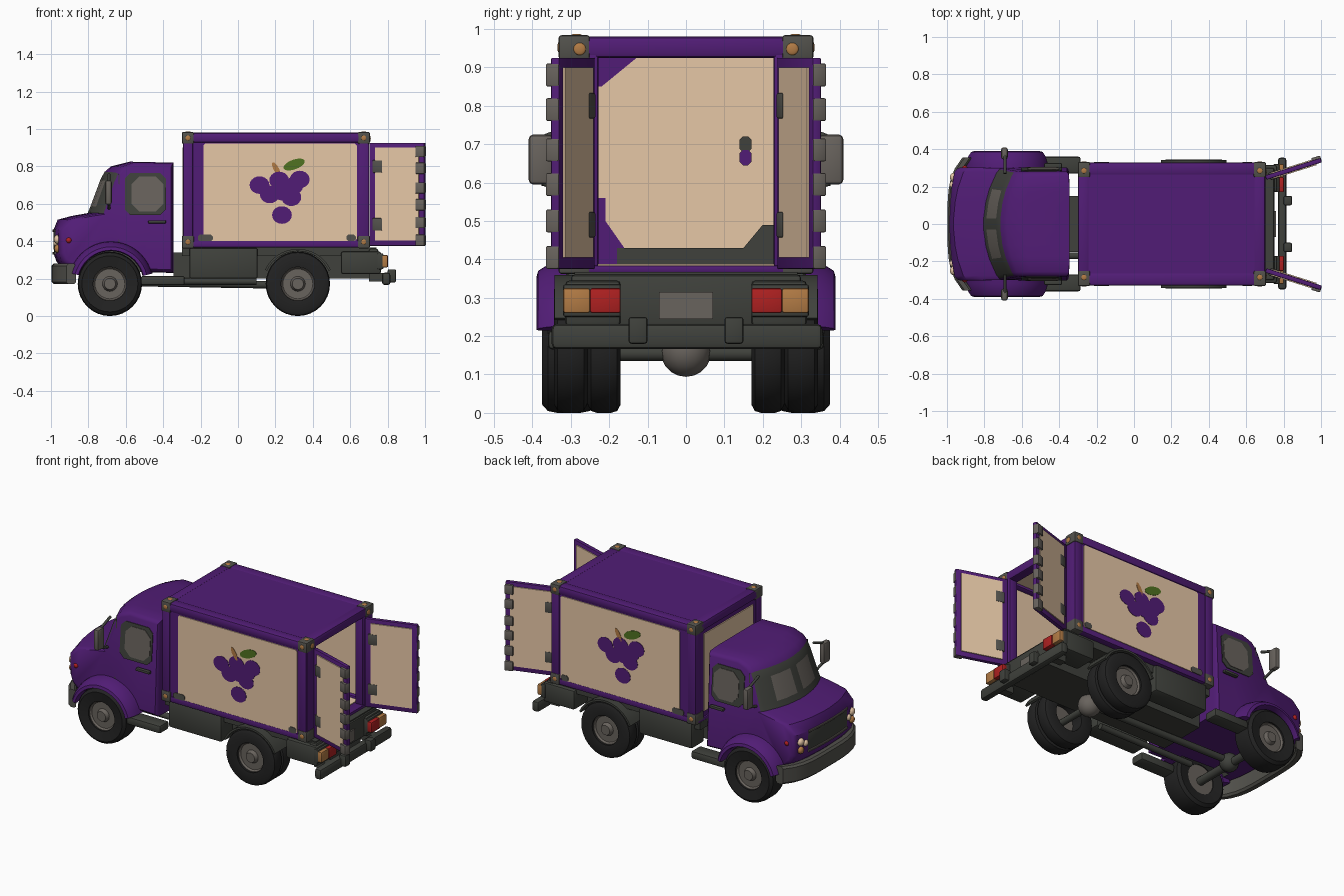
import bpy, bmesh, math
from mathutils import Vector

if "Cube" in bpy.data.objects:
    bpy.data.objects.remove(bpy.data.objects["Cube"])


def material(name, r, g, b):
    m = bpy.data.materials.new(name)
    m.use_nodes = True
    m.diffuse_color = (r, g, b, 1)
    m.node_tree.nodes["Principled BSDF"].inputs["Base Color"].default_value = (r, g, b, 1)
    return m


purple = material("purple paint", .083, .012, .18)
cream = material("cream panel", .79, .57, .38)
dark = material("dark grey", .05, .053, .045)
steel = material("steel grey", .085, .083, .072)
grey = material("mid grey", .14, .125, .11)
black = material("tyre black", .016, .016, .016)
orange = material("orange lamp", .45, .2, .06)
red = material("red lamp", .43, .015, .015)
green = material("leaf green", .08, .17, .015)
parts = []


def finish(name, bm, *mats):
    bmesh.ops.remove_doubles(bm, verts=bm.verts, dist=1e-5)
    bmesh.ops.recalc_face_normals(bm, faces=bm.faces)
    mesh = bpy.data.meshes.new(name)
    bm.to_mesh(mesh)
    bm.free()
    for m in mats:
        mesh.materials.append(m)
    ob = bpy.data.objects.new(name, mesh)
    bpy.context.collection.objects.link(ob)
    parts.append(ob)
    return ob


def box(name, xs, ys, zs, mat, bevel=0.0, place=None):
    bm = bmesh.new()
    bmesh.ops.create_cube(bm, size=1)
    for v in bm.verts:
        v.co = [(a + b) / 2 + c * (b - a) for (a, b), c in zip((xs, ys, zs), v.co)]
    if bevel:
        bmesh.ops.bevel(bm, geom=bm.edges[:], offset=bevel, segments=2, profile=.5, affect='EDGES')
    if place:
        for v in bm.verts:
            v.co = place(*v.co)
    return finish(name, bm, mat)


def loft(name, rings, closed, *mats, paint=None):
    bm = bmesh.new()
    vs = [[bm.verts.new(p) for p in ring] for ring in rings]
    n, count = len(vs[0]), len(vs)
    for i in range(count if closed else count - 1):
        a, b = vs[i], vs[(i + 1) % count]
        for j in range(n):
            f = bm.faces.new((a[j], a[(j + 1) % n], b[(j + 1) % n], b[j]))
            if paint:
                f.material_index = paint(i, j)
    if not closed:
        bm.faces.new(vs[0])
        bm.faces.new(vs[-1])
    return finish(name, bm, *mats)


def sweep(name, cx, cz, section, mat, a0=0, a1=360, n=32, side=1):
    """Turn a section of (radius, y) points about an axle."""
    full = a1 - a0 == 360
    angles = [math.radians(a0 + (a1 - a0) * i / n) for i in range(n if full else n + 1)]
    return loft(name, [[(cx + r * math.cos(a), side * y, cz + r * math.sin(a)) for r, y in section]
                       for a in angles], full, mat)


def rod(name, p, q, r, mat, n=12):
    p, q = Vector(p), Vector(q)
    rot = (q - p).to_track_quat('Z', 'Y')
    ring = [rot @ Vector((r * math.cos(t * math.tau / n), r * math.sin(t * math.tau / n), 0)) for t in range(n)]
    return loft(name, [[p + v for v in ring], [q + v for v in ring]], False, mat)


def ball(name, centre, r, mat, scale=(1, 1, 1)):
    bm = bmesh.new()
    bmesh.ops.create_uvsphere(bm, u_segments=16, v_segments=10, radius=r)
    for v in bm.verts:
        v.co = Vector(centre) + v.co * Vector(scale)
    return finish(name, bm, mat)


def plate(name, outline, place, mat, depth=.008):
    """Thin plate: place(u, v, w) sets the outline in space."""
    return loft(name, [[place(u, v, w) for u, v in outline] for w in (0, depth)], False, mat)


def oval(u, v, a, b, turn=0, n=20):
    c, s = math.cos(turn), math.sin(turn)
    pts = [(a * math.cos(i * math.tau / n), b * math.sin(i * math.tau / n)) for i in range(n)]
    return [(u + p * c - q * s, v + p * s + q * c) for p, q in pts]


def cut_rect(u0, u1, v0, v1, c):
    return [(u0 + c, v0), (u1 - c, v0), (u1, v0 + c), (u1, v1 - c),
            (u1 - c, v1), (u0 + c, v1), (u0, v1 - c), (u0, v0 + c)]


# Cab: side profile lofted across the width, with curved front
profile = [(-.345, .23), (-.93, .25), (-.97, .29), (-.985, .33), (-.987, .46), (-.965, .515), (-.89, .535),
           (-.805, .55), (-.79, .585), (-.738, .725), (-.715, .77), (-.68, .8), (-.58, .825), (-.345, .82)]
spread = [(1, .93), (.975, .965), (.92, .99), (.63, 1), (.4, 1), (.1, 1)]
stations = [(-s, k) for s, k in spread] + [(s, k) for s, k in reversed(spread)]


def cab_side(z):
    return .303 - max(0, z - .5) * .08


def cab_ring(s, k):
    ring = []
    for x, z in profile:
        bend = .3 + .6 * min(1, max(0, (z - .47) / .08))
        x, z = -.55 + (x + .55) * k, .48 + (z - .48) * k
        y = s * cab_side(z)
        ring.append((x + bend * y * y * min(1, max(0, (-.5 - x) / .2)), y, z))
    return ring


def cab_paint(i, j):
    if j == 8 and 3 <= i <= 7 and i != 5:
        return 2
    if 7 <= j <= 9 and 0 < i < 10 or j == 3 and 2 < i < 8:
        return 1
    return 0


cab = loft("cab", [cab_ring(*s) for s in stations], False, purple, dark, grey, paint=cab_paint)

# Wheel wells cut out of the cab
for side in (-1, 1):
    well = rod("wheel_well", (-.685, side * .2, .172), (-.685, side * .5, .172), .185, dark, 32)
    parts.remove(well)
    well.hide_render = True
    mod = cab.modifiers.new("well", 'BOOLEAN')
    mod.operation, mod.solver, mod.object = 'DIFFERENCE', 'EXACT', well
    bpy.context.view_layer.objects.active = cab
    bpy.ops.object.modifier_apply(modifier=mod.name)
    bpy.data.objects.remove(well)

fender = [(.18, .25), (.23, .25), (.225, .32), (.214, .36), (.198, .385), (.18, .39), (.175, .37)]
tyre = [(.09, .01), (.15, 0), (.167, .015), (.172, .04), (.172, .1), (.167, .125), (.15, .14), (.09, .13)]
grapes = [(.115, .7), (.22, .725), (.33, .73), (.295, .695), (.17, .65), (.235, .665), (.285, .635), (.235, .54)]

for side, label in ((-1, "right"), (1, "left")):
    def wall(x, z, w, y=.325):
        return (x, side * (y + w), z)

    def glass(x, z, w):
        return (x, side * (cab_side(z) + w), z)

    def span(a, b):
        return tuple(sorted((side * a, side * b)))

    # Cab side details
    sweep(label + "_fender", -.68, .172, fender, purple, 14, 165, 20, side)
    plate(label + "_window_frame", cut_rect(-.605, -.385, .54, .765, .03), glass, dark, .004)
    plate(label + "_window", cut_rect(-.57, -.398, .56, .745, .04), glass, grey, .007)
    plate(label + "_door_seam", cut_rect(-.64, -.634, .28, .76, .002), glass, dark, .002)
    box(label + "_door_handle", (-.48, -.385), span(.3, .325), (.495, .512), dark, .005)
    box(label + "_mirror", (-.71, -.675), span(.345, .41), (.595, .725), grey, .012)
    rod(label + "_mirror_arm_low", (-.69, side * .29, .575), (-.69, side * .375, .6), .008, dark)
    rod(label + "_mirror_arm_high", (-.69, side * .27, .755), (-.69, side * .375, .715), .008, dark)
    ball(label + "_headlamp", (-.965, side * .25, .41), .024, cream, (.8, 1, 1))
    ball(label + "_headlamp_inner", (-.97, side * .21, .39), .02, cream, (.8, 1, 1))
    ball(label + "_turn_lamp", (-.965, side * .25, .36), .022, orange, (.8, 1, 1))
    ball(label + "_marker", (-.905, side * .296, .405), .016, red)
    box(label + "_step", (-.52, -.285), span(.27, .36), (.165, .215), dark, .012)

    # Wheels, doubled at the rear
    for name, x, offsets, squeeze, y in (("front", -.685, [.235], 1, .355), ("rear", .32, [.17, .257], .62, .325)):
        for start in offsets:
            sweep(f"{label}_{name}_tyre", x, .172, [(r, start + t * squeeze) for r, t in tyre], black, side=side)
        rim = [(0, .25), (.1, .25), (.1, y), (.088, y), (.08, y - .01), (.04, y - .01), (.03, y + .012), (0, y + .012)]
        sweep(f"{label}_{name}_rim", x, .172, rim, grey, side=side)
    sweep(label + "_mudguard", .32, .165, [(.182, .19), (.194, .19), (.194, .342), (.182, .342)], dark, 25, 155, 16, side)

    # Chassis side boxes and rails
    box(label + "_side_tank", (-.26, .105), span(.19, .315), (.2, .365), dark, .012)
    box(label + "_rear_locker", (.55, .765), span(.17, .315), (.225, .345), dark, .012)

    # Cargo side wall, painted panel and fruit picture
    box(label + "_wall", (-.295, .7), span(.305, .323), (.37, .97), purple)
    box(label + "_wall_lining", (-.28, .64), span(.295, .306), (.38, .95), cream)
    plate(label + "_panel", cut_rect(-.185, .635, .402, .922, .01), lambda x, z, w: wall(x, z, w, .32), cream)

    def art(x, z, w):
        return wall(x if side < 0 else .44 - x, z, w, .327)
    for x, z in grapes:
        plate(label + "_grape", oval(x, z, .053, .047), art, purple, .003)
    plate(label + "_leaf", oval(.3, .81, .06, .026, .35), art, green, .003)
    plate(label + "_stem", oval(.205, .785, .014, .042, .5), art, orange, .003)
    for x, half in ((-.175, .04), (.605, .025)):
        plate(label + "_panel_corner", cut_rect(x - half, x + half, .4, .436, .01),
              lambda x, z, w: wall(x, z, w, .327), steel, .004)
    box(label + "_top_rail", (-.295, .7), span(.26, .33), (.925, .98), purple, .015)
    box(label + "_bottom_rail", (-.295, .7), span(.27, .328), (.366, .402), purple, .006)
    for x0, x1 in ((-.3, -.235), (.64, .705)):
        box(label + "_post", (x0 + .005, x1 - .005), span(.228 if x0 > 0 else .27, .328), (.38, .96), purple, .008)
        for z0, z1 in ((.92, .984), (.362, .43)):
            box(label + "_corner_cap", (x0, x1), span(.25, .332), (z0, z1), steel, .008)
            ball(label + "_corner_lamp", ((x0 + x1) / 2, side * .331, (z0 + z1) / 2), .014, orange, (1, .3, 1))
        ball(label + "_roof_lamp", ((x0 + x1) / 2, side * .285, .983), .015, orange, (1, 1, .3))
    ball(label + "_rear_corner_lamp", (.705, side * .277, .948), .016, orange, (.3, 1, 1))

    # Open rear door, hinged at the post
    def door(u, t, z):
        return (.705 + u * .952 - t * .3, side * (.248 + u * .3 + t * .952), z)
    box(label + "_door", (0, .31), (-.012, .012), (.375, .925), purple, .004, door)
    for t in (.01, -.018):
        box(label + "_door_panel", (.035, .28), (t, t + .008), (.405, .9), cream, 0, door)
    for z in (.88, .79, .685, .595, .5, .405):
        box(label + "_door_hinge", (.262, .312), (-.011, .026), (z - .03, z + .03), grey, .005, door)
    for z in (.8, .49):
        box(label + "_door_latch", (.02, .075), (-.021, .021), (z - .034, z + .034), steel, .006, door)

    # Tail lamps and bumper stops
    box(label + "_tail_housing", (.745, .777), span(.17, .32), (.25, .335), dark, .006)
    box(label + "_tail_red", (.77, .802), span(.17, .25), (.26, .325), red, .006)
    box(label + "_tail_orange", (.77, .8), span(.25, .32), (.26, .325), orange, .006)
    box(label + "_bumper_stop", (.8, .845), span(.1, .15), (.18, .25), dark, .008)
    box(label + "_bumper_arm", (.7, .8), span(.2, .25), (.185, .23), dark)

# Cargo box ends, floor and roof
box("cargo_roof", (-.29, .695), (-.31, .31), (.95, .976), purple)
box("cargo_ceiling", (-.28, .64), (-.3, .3), (.94, .951), cream)
box("cargo_floor", (-.29, .7), (-.31, .31), (.366, .383), purple)
box("floor_lining", (-.28, .64), (-.3, .3), (.382, .388), cream)
box("cargo_front", (-.29, -.275), (-.31, .31), (.37, .97), purple)
box("front_lining", (-.276, -.268), (-.3, .3), (.385, .945), cream)
box("front_panel", (-.297, -.289), (-.24, .24), (.42, .9), cream)
for name, xs in (("front", (-.3, -.24)), ("rear", (.64, .702))):
    box(name + "_top_rail", xs, (-.31, .31), (.925, .98), purple, .012)
    box(name + "_bottom_rail", xs, (-.31, .31), (.366, .384), purple, .004)

# Dark and purple trim on the inside of the front wall


def inner(y, z, w):
    return (-.269 + w, y, z)


trim = [(-.18, .386), (.295, .386), (.295, .49), (.2, .49), (.15, .43), (-.18, .43)]
plate("inner_floor_trim", trim, inner, dark, .006)
plate("inner_low_corner", [(-.295, .386), (-.13, .386), (-.21, .5), (-.21, .56), (-.295, .56)], inner, purple, .004)
plate("inner_high_corner", [(-.295, .85), (-.22, .85), (-.11, .94), (-.295, .94)], inner, purple, .004)
plate("inner_handle", cut_rect(.14, .17, .645, .685, .008), inner, purple)
plate("inner_handle_top", cut_rect(.14, .17, .68, .72, .008), inner, dark)

# Front bumper and grille bars follow the curve of the nose
across = [-1 + i / 6 for i in range(13)]
loft("front_bumper", [[(x + 5 * (.355 * s) ** 4, .355 * s, z) for x, z in cut_rect(-.997, -.945, .17, .28, .012)]
                      for s in across], False, steel)
for z in (.335, .455):
    loft("grille_bar", [[(x + .3 * (.19 * s) ** 2, .19 * s, h) for x, h in cut_rect(-.993, -.97, z - .007, z + .007, .003)]
                        for s in across], False, grey)

# Chassis, axles and rear end
box("bed_frame", (-.3, .74), (-.29, .29), (.32, .367), dark)
box("chassis_belly", (-.345, .74), (-.15, .15), (.2, .34), dark)
box("rear_crossbeam", (.7, .75), (-.3, .3), (.225, .36), dark, .01)
box("number_plate", (.75, .758), (-.07, .07), (.245, .315), grey)
box("rear_bumper", (.77, .815), (-.35, .355), (.166, .232), dark, .014)
rod("rear_axle", (.32, -.3, .155), (.32, .3, .155), .02, dark)
rod("front_axle", (-.685, -.3, .16), (-.685, .3, .16), .025, dark)
ball("differential", (.32, 0, .16), .066, grey)
ball("front_gearbox", (-.685, 0, .17), .055, dark)
rod("drive_shaft", (-.65, 0, .18), (.3, 0, .165), .02, dark)
rod("exhaust_pipe", (-.55, -.17, .185), (.1, -.17, .185), .018, dark)

# Smooth shading with sharp creases kept
bpy.ops.object.select_all(action='DESELECT')
for ob in parts:
    ob.select_set(True)
bpy.context.view_layer.objects.active = cab
bpy.ops.object.shade_smooth_by_angle(angle=math.radians(35))
